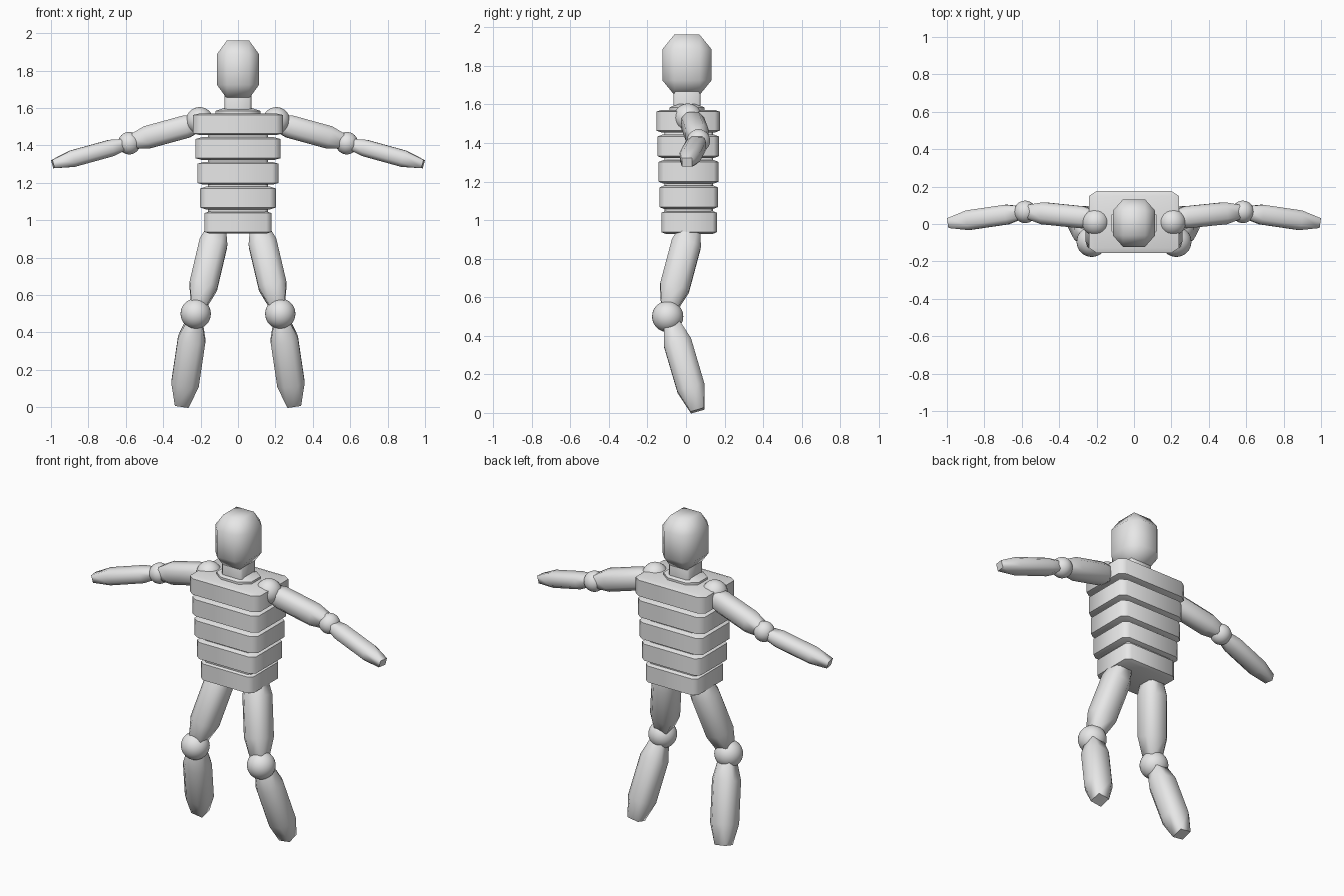
import bpy, bmesh, math
from mathutils import Vector, Matrix

if "Cube" in bpy.data.objects:
    bpy.data.objects.remove(bpy.data.objects["Cube"])

grey = bpy.data.materials.new("plain grey")
grey.diffuse_color = (0.8, 0.8, 0.8, 1)
grey.use_nodes = True
grey.node_tree.nodes["Principled BSDF"].inputs["Base Color"].default_value = grey.diffuse_color


def finish(bm, name, angle):
    me = bpy.data.meshes.new(name)
    bm.to_mesh(me)
    bm.free()
    me.materials.append(grey)
    ob = bpy.data.objects.new(name, me)
    bpy.context.collection.objects.link(ob)
    bpy.ops.object.select_all(action='DESELECT')
    bpy.context.view_layer.objects.active = ob
    ob.select_set(True)
    bpy.ops.object.shade_smooth_by_angle(angle=math.radians(angle))
    return ob


def block(name, centre, size, bevel, rot=None, angle=60):
    """Unit cube with chamfered edges, stretched to size."""
    bm = bmesh.new()
    bmesh.ops.create_cube(bm, size=1)
    bmesh.ops.bevel(bm, geom=bm.edges[:], offset=bevel, segments=1,
                    profile=0.5, affect='EDGES')
    m = Matrix.Translation(centre) @ (rot or Matrix()) @ Matrix.Diagonal((*size, 1))
    bm.transform(m)
    return finish(bm, name, angle)


def limb(name, a, b, axis, size, bevel=0.25):
    """Chamfered block running from a to b, long side on the given axis."""
    a, b = Vector(a), Vector(b)
    ax = Vector(axis)
    rot = ax.rotation_difference(b - a).to_matrix().to_4x4()
    dims = [(b - a).length if abs(c) else s for c, s in zip(axis, size)]
    return block(name, (a + b) / 2, dims, bevel, rot)


def ball(name, centre, r):
    bm = bmesh.new()
    bmesh.ops.create_uvsphere(bm, u_segments=32, v_segments=16, radius=r)
    bm.transform(Matrix.Translation(centre))
    return finish(bm, name, 60)


# Torso: five stacked slabs (half width, front y, back y, bottom z, top z)
slabs = [(0.180, -0.127, 0.160, 0.928, 1.048),
         (0.202, -0.137, 0.165, 1.058, 1.180),
         (0.217, -0.142, 0.169, 1.190, 1.312),
         (0.228, -0.147, 0.170, 1.322, 1.444),
         (0.240, -0.154, 0.176, 1.455, 1.572)]
for i, (w, y0, y1, z0, z1) in enumerate(slabs):
    block(f"torso_slab_{i + 1}", (0, (y0 + y1) / 2, (z0 + z1) / 2),
          (2 * w, y1 - y0, z1 - z0), 0.08)
# Core joining the slabs
block("torso_core", (0, 0.014, 1.25), (0.32, 0.25, 0.6), 0.05)

# Neck and head
block("neck_base", (0, 0.005, 1.565), (0.24, 0.18, 0.08), 0.25)
block("neck", (0, 0.005, 1.6), (0.142, 0.142, 0.24), 0.08)
block("head", (0, 0.005, 1.806), (0.226, 0.254, 0.312), 0.24)

# Arms and legs
for s, side in ((-1, "right"), (1, "left")):
    ball(f"{side}_shoulder", (s * 0.205, 0.01, 1.532), 0.073)
    limb(f"{side}_upper_arm", (s * 0.17, 0.025, 1.53), (s * 0.59, 0.068, 1.415),
         (s, 0, 0), (0, 0.118, 0.122))
    ball(f"{side}_elbow", (s * 0.582, 0.065, 1.412), 0.06)
    limb(f"{side}_forearm", (s * 0.575, 0.066, 1.415), (s * 0.99, 0.005, 1.300),
         (s, 0, 0), (0, 0.106, 0.09))
    limb(f"{side}_thigh", (s * 0.105, 0.032, 0.99), (s * 0.212, -0.09, 0.535),
         (0, 0, -1), (0.152, 0.155, 0))
    ball(f"{side}_knee", (s * 0.226, -0.095, 0.5), 0.081)
    limb(f"{side}_shin", (s * 0.230, -0.078, 0.48), (s * 0.300, 0.06, 0.012),
         (0, 0, -1), (0.148, 0.146, 0))
